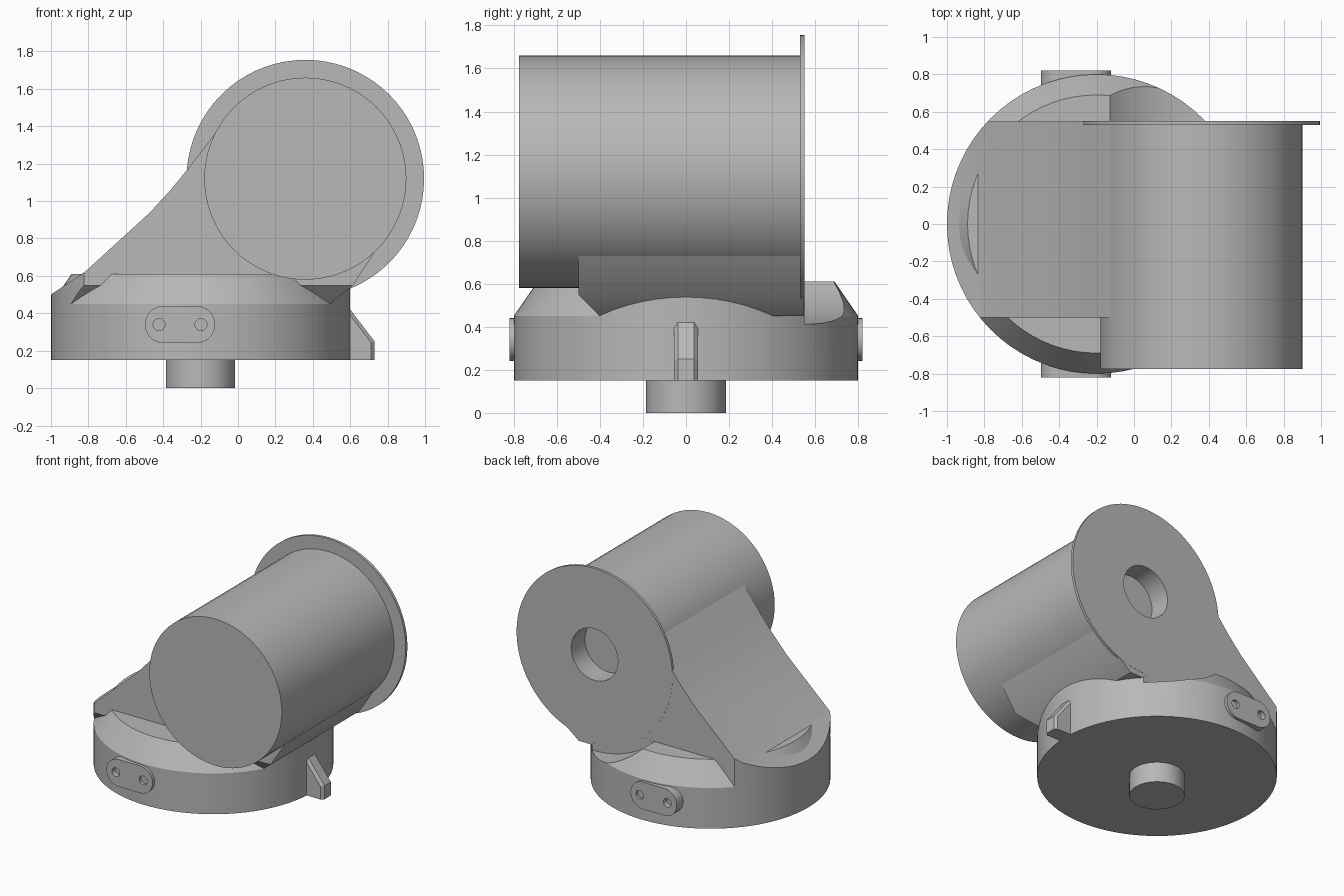
import bpy, bmesh, math
from mathutils import Matrix, Vector

cube = bpy.data.objects.get("Cube")
if cube:
    bpy.data.objects.remove(cube)

grey = bpy.data.materials.new("plain grey")
grey.use_nodes = True
colour = (0.48, 0.48, 0.48, 1)
grey.diffuse_color = colour
grey.node_tree.nodes["Principled BSDF"].inputs["Base Color"].default_value = colour

BASE_X, BASE_R = -0.2, 0.8
MOTOR = Vector((0.36, 0, 1.12))
Z_TO_Y = Matrix.Rotation(-math.pi / 2, 4, "X")


def finish(name, bm):
    bmesh.ops.remove_doubles(bm, verts=bm.verts, dist=1e-5)
    bmesh.ops.recalc_face_normals(bm, faces=bm.faces)
    mesh = bpy.data.meshes.new(name)
    bm.to_mesh(mesh)
    bm.free()
    mesh.materials.append(grey)
    ob = bpy.data.objects.new(name, mesh)
    bpy.context.collection.objects.link(ob)
    return ob


def lathe(name, profile, matrix, steps=72):
    """Revolve (radius, height) points around z, then place."""
    bm = bmesh.new()
    verts = [bm.verts.new((r, 0, h)) for r, h in profile]
    edges = [bm.edges.new(pair) for pair in zip(verts, verts[1:])]
    bmesh.ops.spin(bm, geom=verts + edges, cent=(0, 0, 0), axis=(0, 0, 1),
                   angle=math.tau, steps=steps, use_merge=True)
    bm.transform(matrix)
    return finish(name, bm)


def prism(name, points, low, high, axis="Y"):
    """Extrude an outline along y (x, z points), z (x, y) or x (y, z)."""
    place = {"X": lambda a, b, d: (d, a, b),
             "Y": lambda a, b, d: (a, d, b),
             "Z": lambda a, b, d: (a, b, d)}[axis]
    bm = bmesh.new()
    face = bm.faces.new([bm.verts.new(place(a, b, low)) for a, b in points])
    new = bmesh.ops.extrude_face_region(bm, geom=[face])["geom"]
    shift = Vector(place(0, 0, high - low))
    bmesh.ops.translate(bm, vec=shift,
                        verts=[v for v in new if isinstance(v, bmesh.types.BMVert)])
    return finish(name, bm)


def arc(x, y, r, start, end, steps):
    angles = [math.radians(start + (end - start) * i / steps) for i in range(steps + 1)]
    return [(x + r * math.cos(a), y + r * math.sin(a)) for a in angles]


def boolean(ob, cutter, operation="DIFFERENCE"):
    mod = ob.modifiers.new("cut", "BOOLEAN")
    mod.object, mod.operation, mod.solver = cutter, operation, "EXACT"
    cutter.hide_render = True
    bpy.context.view_layer.objects.active = ob
    bpy.ops.object.modifier_apply(modifier=mod.name)
    bpy.data.objects.remove(cutter)


# Round base with stem and conical shoulder, scooped out behind the flange
base = lathe("base", [(0, 0), (0.185, 0), (0.185, 0.15), (BASE_R, 0.15),
                      (BASE_R, 0.45), (0.69, 0.61), (0, 0.61)],
             Matrix.Translation((BASE_X, 0, 0)))
boolean(base, prism("scoop_cutter", arc(MOTOR.x, MOTOR.z, 0.707, 0, 357.5, 143), 0.55, 1.1))

# Raised wall of the base under the arm
neck = prism("neck", arc(BASE_X, 0, BASE_R, -30, 30, 12), 0.44, 0.55, "Z")

# Motor barrel with rear flange and shaft hole
motor = lathe("motor", [(0, -0.775), (0.54, -0.775), (0.54, 0.53), (0.635, 0.53),
                        (0.635, 0.55), (0.19, 0.55), (0.19, 0.39), (0, 0.39)],
              Matrix.Translation(MOTOR) @ Z_TO_Y)

# Arm carrying the barrel, trimmed to the round base and chamfered at the front
arm = prism("arm", [(-1.1, 0.45), (0.49, 0.45), (0.615, 0.55), (0.745, 0.75),
                    (0.36, 0.8), (0, 1.0), (-0.1, 1.39), (-0.27, 1.17),
                    (-0.36, 1.06), (-0.47, 0.94), (-0.82, 0.62), (-1, 0.5),
                    (-1.1, 0.44 + 0.02)], -0.5, 0.549)
boolean(arm, prism("plan_cutter", arc(BASE_X, 0, BASE_R, 90, 270, 36)
                   + [(1.2, -BASE_R), (1.2, BASE_R)], 0.3, 2, "Z"), "INTERSECT")
boolean(arm, prism("chamfer_cutter", [(-0.6, 0.65), (-0.6, 0.35), (-0.3, 0.35)],
                   -1.5, 1.5, "X"))

# Connector lugs with two holes, front and back
LUG_X, LUG_Z, HALF = -0.31, 0.34, 0.088
outline = (arc(LUG_X + HALF, LUG_Z, 0.1, -90, 90, 16)
           + arc(LUG_X - HALF, LUG_Z, 0.1, 90, 270, 16))
for name, side in (("front_lug", -1), ("back_lug", 1)):
    lug = prism(name, outline, side * 0.7, side * 0.82)
    for x in (LUG_X - 0.112, LUG_X + 0.112):
        boolean(lug, prism("hole_cutter", arc(x, LUG_Z, 0.032, 0, 345, 23),
                           side * 0.78, side * 0.9))

# Index pointer on the rim, its outer edges chamfered
pointer = prism("pointer", [(0.55, 0.15), (0.73, 0.15), (0.73, 0.25),
                            (0.6, 0.42), (0.55, 0.42)], -0.055, 0.055)
bm = bmesh.new()
bm.from_mesh(pointer.data)
outer = [e for e in bm.edges
         if abs(e.verts[0].co.y - e.verts[1].co.y) < 0.01
         and all(v.co.x > 0.59 for v in e.verts) and max(v.co.z for v in e.verts) > 0.2]
bmesh.ops.bevel(bm, geom=outer, offset=0.018, segments=1, affect="EDGES")
bm.to_mesh(pointer.data)
bm.free()

# Smooth the curved walls, keep edges sharp
for ob in bpy.context.view_layer.objects:
    ob.select_set(ob.type == "MESH" and grey.name in ob.data.materials)
bpy.context.view_layer.objects.active = base
bpy.ops.object.shade_smooth_by_angle(angle=math.radians(20))
